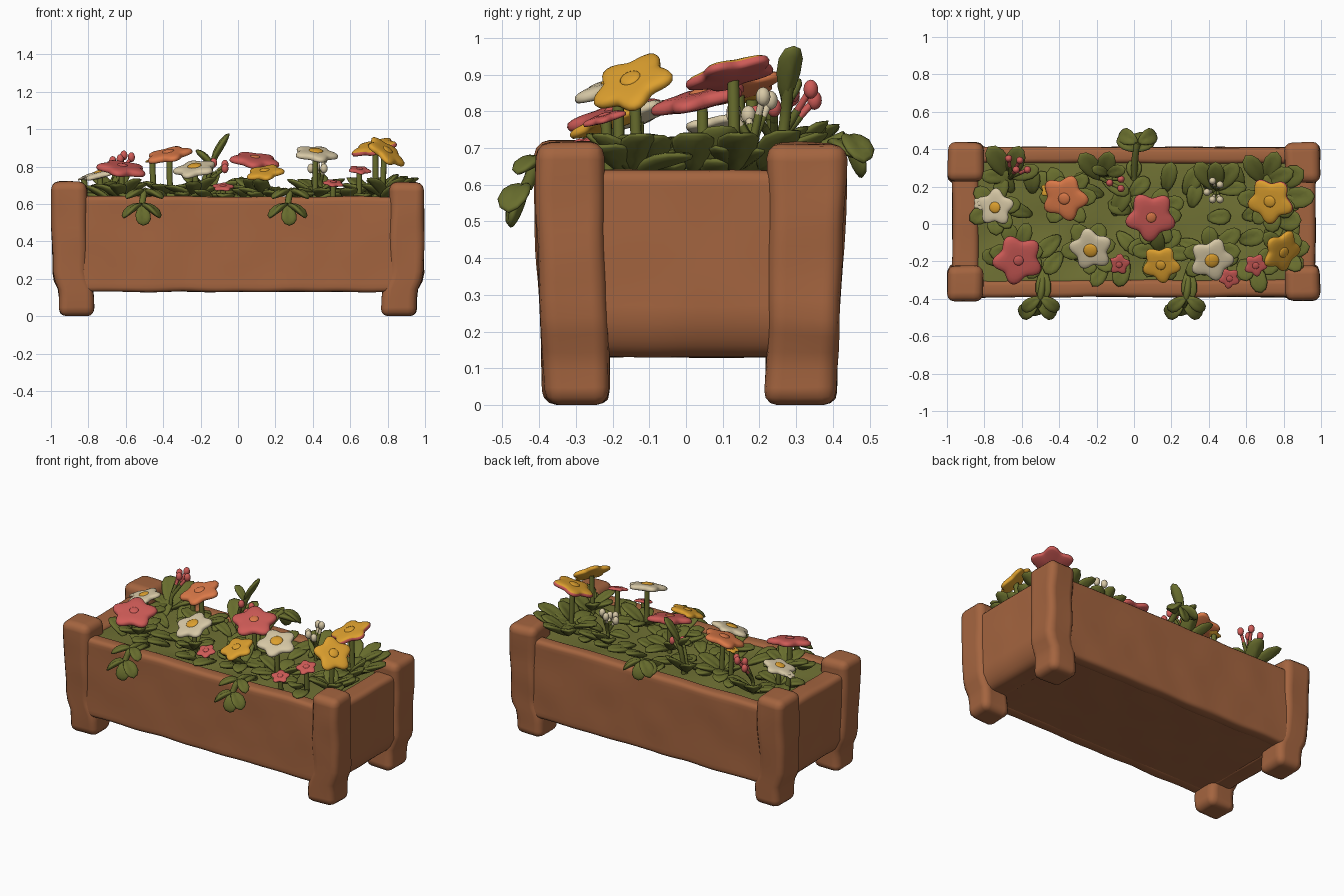
import bpy, bmesh, math, random
from mathutils import Vector, Matrix, noise

random.seed(7)
cube = bpy.data.objects.get("Cube")
if cube:
    bpy.data.objects.remove(cube, do_unlink=True)


def material(name, color):
    m = bpy.data.materials.new(name)
    m.use_nodes = True
    m.diffuse_color = (*color, 1)
    bsdf = m.node_tree.nodes["Principled BSDF"]
    bsdf.inputs["Base Color"].default_value = (*color, 1)
    bsdf.inputs["Roughness"].default_value = 0.8
    return m


CLAY = material("terracotta", (0.37, 0.128, 0.05))
LEAF = material("leaf green", (0.14, 0.155, 0.027))
MOSS = material("moss green", (0.16, 0.165, 0.034))
PINK = material("pink", (0.62, 0.105, 0.095))
ORANGE = material("orange", (0.70, 0.19, 0.065))
YELLOW = material("yellow", (0.72, 0.35, 0.028))
CREAM = material("cream", (0.68, 0.58, 0.38))


def finish(bm, name, *mats):
    me = bpy.data.meshes.new(name)
    for f in bm.faces:
        f.smooth = True
    bm.to_mesh(me)
    bm.free()
    for m in mats:
        me.materials.append(m)
    ob = bpy.data.objects.new(name, me)
    bpy.context.collection.objects.link(ob)
    return ob


# Rounded block with a hand-carved surface; its foot may step sideways and taper in depth
def block(name, lo, hi, radius, mat, wobble=0.006, step=0.0, taper=0.0):
    lo, hi = Vector(lo), Vector(hi)
    bm = bmesh.new()
    bmesh.ops.create_cube(bm, size=1)
    for v in bm.verts:
        v.co = (lo + hi) / 2 + v.co * (hi - lo)
    bmesh.ops.bevel(bm, geom=bm.edges[:], offset=radius, segments=3, profile=0.5, affect='EDGES')
    for axis in range(3):
        n = int((hi[axis] - lo[axis]) / 0.045)
        normal = Vector([float(i == axis) for i in range(3)])
        for k in range(1, n):
            bmesh.ops.bisect_plane(bm, geom=bm.verts[:] + bm.edges[:] + bm.faces[:],
                                   plane_co=lo.lerp(hi, k / n), plane_no=normal)
    for v in bm.verts:
        shift = noise.noise_vector(v.co * 5) * wobble
        if v.co.z < 0.02:
            shift.z = 0
        shift.x += step * min(1, max(0, (0.21 - v.co.z) / 0.08))
        v.co.y *= 1 - taper * max(0, 0.6 - v.co.z)
        v.co += shift
    return finish(bm, name, mat)


# Planter: posts stepping in to feet, walls, floor and planting bed
for sx, side in ((-1, "right"), (1, "left")):
    for end, y0, y1 in (("front", -0.412, -0.22), ("back", 0.225, 0.435)):
        xs = sorted((sx * 0.808, sx * 0.994))
        block(f"{end}_{side}_post", (xs[0], y0, 0), (xs[1], y1, 0.715), 0.04, CLAY, 0.01, -sx * 0.04, 0.1)
    xs = sorted((sx * 0.83, sx * 0.97))
    block(f"{side}_end_wall", (xs[0], -0.3, 0.13), (xs[1], 0.32, 0.64), 0.03, CLAY, 0.006, -sx * 0.05)
block("front_wall", (-0.9, -0.39, 0.13), (0.9, -0.3, 0.64), 0.025, CLAY)
block("back_wall", (-0.9, 0.325, 0.13), (0.9, 0.41, 0.64), 0.025, CLAY)
block("floor", (-0.9, -0.37, 0.133), (0.9, 0.39, 0.2), 0.02, CLAY, 0.003)
block("planting_bed", (-0.86, -0.33, 0.4), (0.86, 0.35, 0.62), 0.02, MOSS, 0.02)


# Add one cupped, drooping leaf to a bmesh
def leaf(bm, base, azimuth, pitch, length, width, droop=0.02):
    verts = bmesh.ops.create_uvsphere(bm, u_segments=12, v_segments=8, radius=1)["verts"]
    turn = Matrix.Rotation(azimuth, 3, 'Z') @ Matrix.Rotation(-pitch, 3, 'Y')
    for v in verts:
        x, y, z = v.co
        t = (x + 1) / 2
        p = Vector((t * length, y * width / 2 * (0.6 + 0.6 * t),
                    z * 0.018 + abs(y) * width * 0.14 - droop * t * t))
        v.co = Vector(base) + turn @ p


def rosette(name, x, y, z, count, length, pitch, start):
    bm = bmesh.new()
    for i in range(count):
        leaf(bm, (x, y, z), start + i * math.tau / count + random.uniform(-0.25, 0.25),
             pitch + random.uniform(-0.25, 0.25), length * random.uniform(0.85, 1.15),
             length * random.uniform(0.52, 0.64), 0.035)
    finish(bm, name, LEAF)


# Rounded stem through a few points
def stem(name, points, radius=0.016, mat=LEAF):
    cu = bpy.data.curves.new(name, 'CURVE')
    cu.dimensions = '3D'
    cu.bevel_depth = radius
    cu.bevel_resolution = 2
    cu.resolution_u = 5
    cu.use_fill_caps = True
    sp = cu.splines.new('BEZIER')
    sp.bezier_points.add(len(points) - 1)
    for bp, p in zip(sp.bezier_points, points):
        bp.co = p
        bp.handle_left_type = bp.handle_right_type = 'AUTO'
    cu.materials.append(mat)
    ob = bpy.data.objects.new(name, cu)
    bpy.context.collection.objects.link(ob)


# Five-petalled bloom with a button centre; the underside may differ in colour
def flower(name, pos, radius, normal, petal, centre, button_size, under, spin):
    pos, normal = Vector(pos), Vector(normal).normalized()
    turn = normal.to_track_quat('Z', 'Y').to_matrix()
    bm = bmesh.new()
    bmesh.ops.create_uvsphere(bm, u_segments=50, v_segments=12, radius=1)
    for v in bm.verts:
        x, y, z = v.co
        r = math.hypot(x, y)
        notch = (1 - math.cos(5 * (math.atan2(y, x) - spin))) / 2
        s = radius * (1 - 0.27 * r * notch)
        thick = math.copysign(abs(z) ** 0.6, z) * 0.17
        v.co = Vector((x * s, y * s, radius * (thick + 0.1 * r * r - 0.1 * r ** 4)))
    bm.normal_update()
    for f in bm.faces:
        f.material_index = 1 if f.normal.z < 0.4 else 0
    button = bmesh.ops.create_uvsphere(bm, u_segments=14, v_segments=8, radius=1)["verts"]
    for v in button:
        v.co = v.co * radius * button_size
        v.co.z = v.co.z * 0.3 + radius * 0.165
    for f in {f for v in button for f in v.link_faces}:
        f.material_index = 2
    for v in bm.verts:
        v.co = pos + turn @ v.co
    finish(bm, name, petal, under, centre)
    base = Vector((pos.x, pos.y, 0.6)) - Vector((normal.x, normal.y, 0)) * 0.04
    tip = pos - normal * radius * 0.12
    stem(name + "_stem", (base, (base + tip) / 2 - Vector((0, 0, 0.01)), tip))


blooms = (
    ("cream_flower_end", (-0.74, 0.09, 0.755), 0.103, (-0.25, -0.1, 1), CREAM, YELLOW, 0.3, CREAM, 0.2),
    ("pink_flower_front", (-0.62, -0.19, 0.785), 0.14, (0.12, -0.25, 1), PINK, PINK, 0.2, PINK, 0.3),
    ("orange_flower", (-0.37, 0.14, 0.86), 0.13, (-0.2, -0.25, 1), ORANGE, ORANGE, 0.25, ORANGE, 0.6),
    ("cream_flower_middle", (-0.23, -0.135, 0.785), 0.12, (-0.15, -0.35, 1), CREAM, YELLOW, 0.32, CREAM, 0.9),
    ("pink_flower_middle", (0.09, 0.04, 0.83), 0.14, (0.1, -0.25, 1), PINK, ORANGE, 0.2, PINK, 0.5),
    ("yellow_flower_front", (0.145, -0.215, 0.765), 0.107, (-0.15, -0.35, 1), YELLOW, YELLOW, 0.25, YELLOW, 0.2),
    ("cream_flower_front", (0.415, -0.19, 0.865), 0.122, (0.1, -0.3, 1), CREAM, YELLOW, 0.32, CREAM, 0.9),
    ("yellow_flower_back", (0.73, 0.125, 0.9), 0.13, (-0.25, -0.25, 1), YELLOW, YELLOW, 0.25, PINK, 0.4),
    ("yellow_flower_end", (0.79, -0.145, 0.875), 0.12, (0.55, -0.35, 0.75), YELLOW, YELLOW, 0.25, YELLOW, 0.2),
    ("small_pink_left", (-0.08, -0.215, 0.69), 0.06, (0, -0.35, 1), PINK, PINK, 0.3, PINK, 0.2),
    ("small_pink_right", (0.65, -0.22, 0.78), 0.064, (0.1, -0.3, 1), PINK, PINK, 0.3, PINK, 0.8),
    ("small_pink_edge", (0.51, -0.29, 0.71), 0.058, (0.1, -0.3, 1), PINK, PINK, 0.3, PINK, 0.5),
    ("small_yellow", (-0.46, 0.18, 0.835), 0.042, (-0.3, 0, 1), YELLOW, YELLOW, 0.3, YELLOW, 0.3),
    ("small_cream", (-0.825, 0.11, 0.74), 0.038, (-0.4, 0, 1), CREAM, CREAM, 0.3, CREAM, 0.3),
)
for b in blooms:
    flower(*b)
    x, y, z = b[1]
    if b[2] > 0.08:
        rosette(b[0] + "_leaves", x, max(y, -0.15), 0.63, 6, 0.17, 0.6, random.random())

# Ground foliage filling the gaps between flowers
bm = bmesh.new()
for i in range(11):
    for j in range(4):
        x = -0.72 + i * 0.144 + random.uniform(-0.05, 0.05)
        y = -0.21 + j * 0.14 + random.uniform(-0.04, 0.04)
        out = math.atan2(y * 2, x * 0.5)
        leaf(bm, (x * 0.95, y * 0.85, 0.615), out + random.uniform(-1.3, 1.3),
             random.uniform(0.25, 0.65), random.uniform(0.13, 0.18), random.uniform(0.085, 0.11))
finish(bm, "ground_leaves", LEAF)

# Larger leaves leaning over the right end of the bed
bm = bmesh.new()
for y, az, pitch, length in ((0.13, 0.1, 0.6, 0.23), (0.02, 0, 0.85, 0.17), (-0.1, 0.05, 0.8, 0.17),
                             (0.21, 0.5, 0.75, 0.2), (-0.17, -0.4, 0.6, 0.17), (0.08, 0.2, 1.1, 0.16)):
    leaf(bm, (0.765, y, 0.63), az, pitch, length, 0.125, 0.025)
finish(bm, "end_leaves", LEAF)


# Upright sprigs along the back with bud tips
def sprig(name, x, y, leaves, buds=(), mat=LEAF, stalk=LEAF):
    bm = bmesh.new()
    for az, pitch, length in leaves:
        leaf(bm, (x, y, 0.63), az, pitch, length, length * 0.5)
    finish(bm, name + "_leaves", LEAF)
    if not buds:
        return
    bm = bmesh.new()
    for k, bud in enumerate(buds):
        bud = Vector(bud)
        fork = Vector((x, y, 0.72)).lerp(bud, 0.6)
        bmesh.ops.create_uvsphere(bm, u_segments=10, v_segments=8, radius=0.02,
                                  matrix=Matrix.Translation(bud) @ Matrix.Diagonal((1, 1, 1.3, 1)))
        stem(f"{name}_stalk_{k}", ((x, y, 0.62), (x, y, 0.7), fork), 0.011)
        stem(f"{name}_bud_stem_{k}", (fork, bud), 0.01, stalk)
    finish(bm, name + "_buds", mat)


sprig("left_sprig", -0.66, 0.25, ((2.2, 0.65, 0.24), (1.3, 0.75, 0.22), (0.3, 0.6, 0.18), (3.1, 0.5, 0.17)),
      ((-0.67, 0.35, 0.83), (-0.61, 0.34, 0.86), (-0.57, 0.29, 0.85), (-0.63, 0.29, 0.84)), PINK, PINK)
sprig("middle_sprig", -0.17, 0.24, ((2.3, 0.7, 0.22), (1.3, 0.85, 0.21), (-0.5, 0.4, 0.17)),
      ((-0.07, 0.24, 0.81), (-0.07, 0.19, 0.79), (-0.13, 0.22, 0.82)), PINK)
sprig("cream_sprig", 0.44, 0.18, ((0.9, 0.6, 0.21), (2.2, 0.6, 0.21), (0.1, 0.4, 0.17), (1.6, 0.8, 0.2)),
      ((0.39, 0.17, 0.79), (0.42, 0.23, 0.83), (0.46, 0.21, 0.84), (0.46, 0.13, 0.79), (0.42, 0.13, 0.8)),
      CREAM, CREAM)
sprig("corner_sprig", 0.7, 0.22, ((1.2, 0.65, 0.21), (2.2, 0.65, 0.21), (0.4, 0.7, 0.2)))

# Tall shoot
stem("tall_shoot_stem", ((-0.16, 0.25, 0.62), (-0.15, 0.27, 0.78), (-0.11, 0.28, 0.88)), 0.016)
bm = bmesh.new()
leaf(bm, (-0.14, 0.27, 0.82), 0.25, 1.08, 0.185, 0.075, 0.01)
leaf(bm, (-0.14, 0.27, 0.81), 2.8, 0.8, 0.12, 0.06, 0.01)
finish(bm, "tall_shoot_leaves", LEAF)


# Trailing sprigs that hang over the rim
def trailing(name, x, sign, end_y, top, low, lean, root_leaf):
    mid = Vector((x, sign * 0.39, top))
    tip = Vector((x + lean, end_y, low))
    root = Vector((x - lean, sign * 0.24, 0.625))
    stem(name + "_stem", (root, mid, tip), 0.018)
    bm = bmesh.new()
    out = sign * math.pi / 2
    leaf(bm, root, out, 0.4, root_leaf, 0.09, 0.04)
    for side in (-1, 1):
        leaf(bm, tip, out + side * 1.1, -0.25, 0.125, 0.095, 0.04)
        leaf(bm, mid, out + side * 0.95, 0.05, 0.12, 0.075, 0.04)
    leaf(bm, tip, out + 0.2, -1.1, 0.12, 0.09, 0.01)
    finish(bm, name + "_leaves", LEAF)


trailing("trailing_left", -0.5, -1, -0.435, 0.665, 0.595, -0.015, 0.17)
trailing("trailing_right", 0.28, -1, -0.435, 0.665, 0.595, -0.015, 0.17)
trailing("trailing_back", 0.01, 1, 0.435, 0.71, 0.73, 0.01, 0.1)
